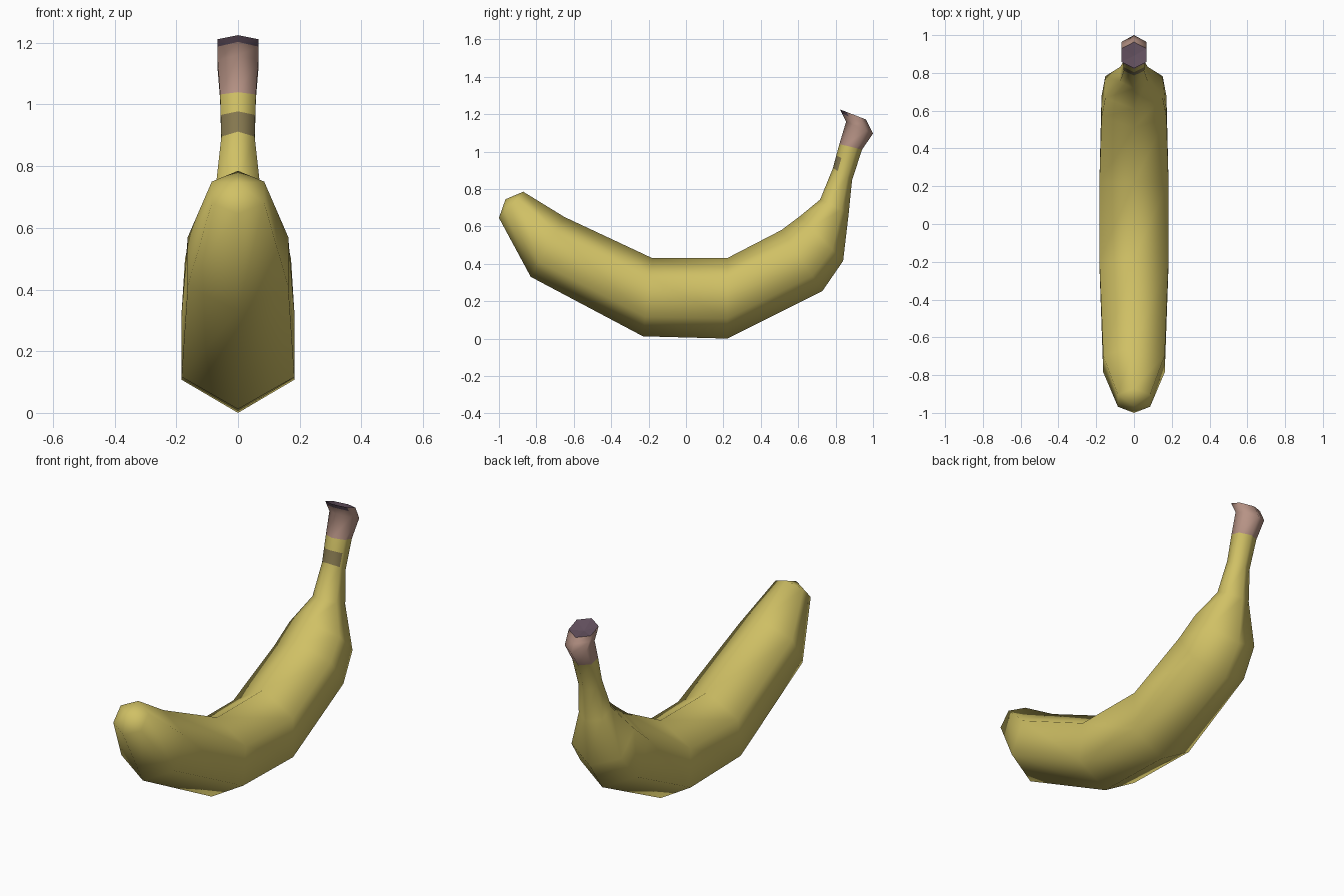
import bpy, bmesh
from mathutils import Vector

if "Cube" in bpy.data.objects:
    bpy.data.objects.remove(bpy.data.objects["Cube"])


def material(name, rgb):
    m = bpy.data.materials.new(name)
    m.diffuse_color = (*rgb, 1)
    m.use_nodes = True
    m.node_tree.nodes["Principled BSDF"].inputs["Base Color"].default_value = m.diffuse_color
    return m


YELLOW, OLIVE, BROWN, DARK = range(4)
mats = [material("yellow_peel", (0.63, 0.53, 0.13)),
        material("olive_band", (0.24, 0.19, 0.08)),
        material("brown_stem", (0.47, 0.29, 0.235)),
        material("dark_cut", (0.115, 0.075, 0.105))]

# Hexagonal rings: inner point (y, z), outer point (y, z), half width
rings = [
    ((-0.87, 0.785), (-1.0, 0.645), 0.085),
    ((-0.65, 0.65), (-0.83, 0.33), 0.163),
    ((-0.18, 0.43), (-0.23, 0.012), 0.183),
    ((0.22, 0.43), (0.22, 0.0), 0.183),
    ((0.51, 0.58), (0.73, 0.255), 0.172),
    ((0.61, 0.655), (0.84, 0.415), 0.152),
    ((0.717, 0.743), (0.87, 0.67), 0.073),
    ((0.786, 0.912), (0.888, 0.848), 0.054),
    ((0.803, 0.978), (0.915, 0.93), 0.056),
    ((0.82, 1.04), (0.941, 1.01), 0.058),
    ((0.856, 1.16), (1.0, 1.096), 0.066),
    ((0.834, 1.203), (0.978, 1.141), 0.067),
    ((0.824, 1.225), (0.963, 1.171), 0.067),
]

bm = bmesh.new()
loops = []
for inner, outer, w in rings:
    a, b = Vector((0, *inner)), Vector((0, *outer))
    loops.append([bm.verts.new(a.lerp(b, t) + Vector((s * w, 0, 0)))
                  for t, s in ((0, 0), (.25, 1), (.75, 1), (1, 0), (.75, -1), (.25, -1))])

# Peel and stem, coloured by ring; the inner-facing pair carries the band and dark lip
for i, (lo, hi) in enumerate(zip(loops, loops[1:])):
    for k in range(6):
        n = (k + 1) % 6
        f = bm.faces.new((lo[k], lo[n], hi[n], hi[k]))
        f.smooth = True
        inner_side = k in (0, 5)
        f.material_index = BROWN if i >= 9 else YELLOW
        if inner_side and i == 7:
            f.material_index = OLIVE
        if inner_side and i == 11:
            f.material_index = DARK

# Rounded blossom tip and slightly sunken stem cut
for ring, centre, mat in ((loops[0], (0, -0.965, 0.745), YELLOW),
                          (loops[-1], (0, 0.89, 1.18), DARK)):
    c = bm.verts.new(centre)
    for k in range(6):
        f = bm.faces.new((ring[k], ring[(k + 1) % 6], c))
        f.material_index = mat
        f.smooth = mat == YELLOW

# Sharp rim around the cut
for k in range(6):
    bm.edges.get((loops[-1][k], loops[-1][(k + 1) % 6])).smooth = False

bmesh.ops.recalc_face_normals(bm, faces=bm.faces[:])
mesh = bpy.data.meshes.new("banana")
bm.to_mesh(mesh)
bm.free()
for m in mats:
    mesh.materials.append(m)
bpy.context.collection.objects.link(bpy.data.objects.new("banana", mesh))
